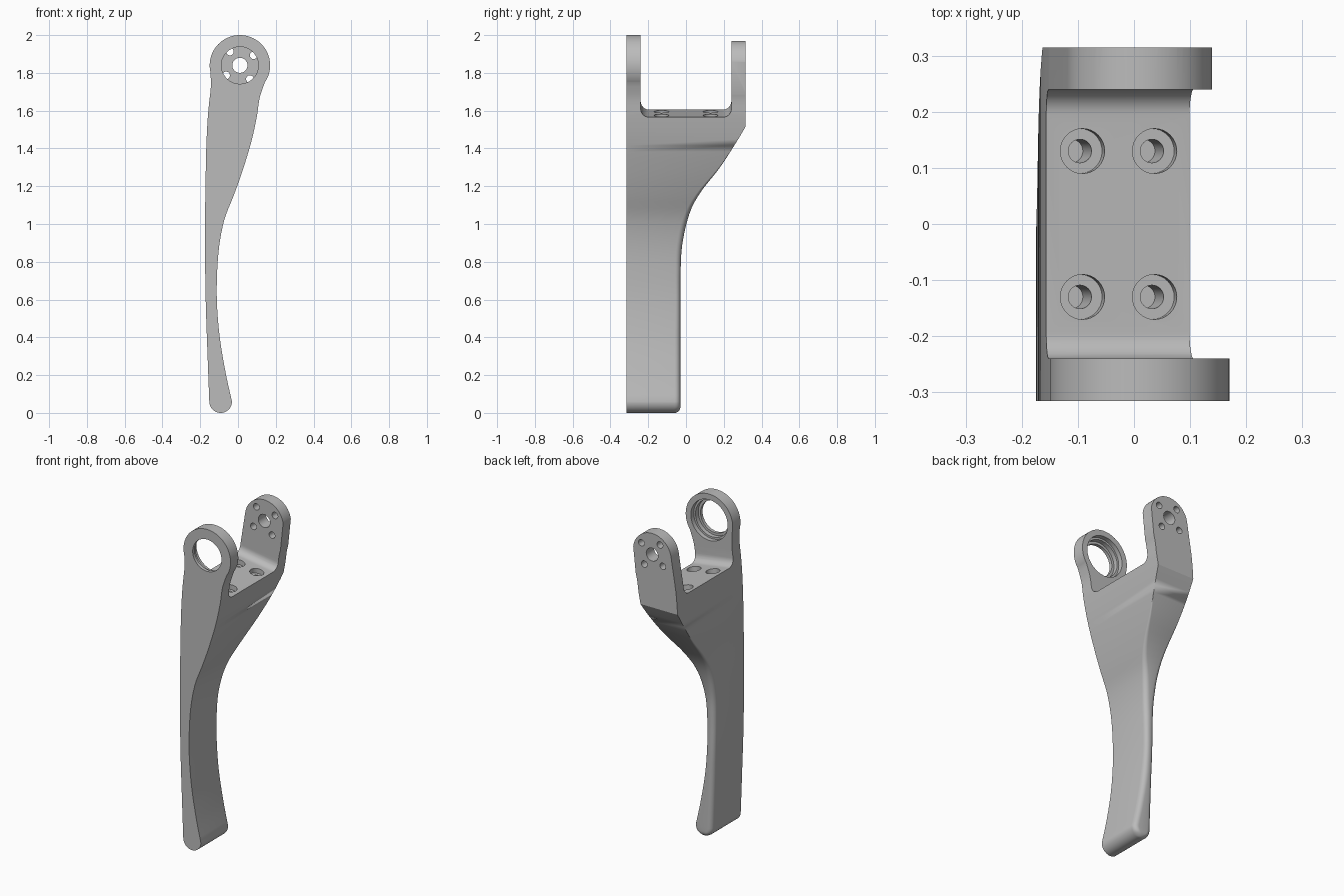
import bpy, bmesh
from math import sqrt, cos, sin, pi, atan2, radians
from mathutils import Matrix, Vector

if "Cube" in bpy.data.objects:
    bpy.data.objects.remove(bpy.data.objects["Cube"])

grey = bpy.data.materials.new("plain grey")
grey.use_nodes = True
COLOUR = (0.5, 0.5, 0.5, 1)
grey.diffuse_color = COLOUR
grey.node_tree.nodes["Principled BSDF"].inputs["Base Color"].default_value = COLOUR

FRONT, BACK = -0.315, 0.315
GAP = 0.24                     # half width of the fork opening
CX, CZ, RING = 0.01, 1.84, 0.16
TIP_X, TIP_R = -0.092, 0.06
TILT = atan2(0.04, 0.255)      # lean of the fork floor

# Outline tables: (height, position)
LEFT = [(.06, -.152), (.3, -.161), (.6, -.171), (.95, -.175), (1.2, -.172),
        (1.4, -.168), (1.55, -.161), (1.65, -.152), (1.72, -.144), (1.8, -.145)]
RIGHT = [(.06, -.032), (.2, -.063), (.38, -.094), (.55, -.11), (.7, -.112),
         (.88, -.1), (1.03, -.07), (1.15, -.023), (1.27, .02), (1.43, .069),
         (1.57, .1), (1.67, .115), (1.75, .142)]
REAR = [(0, -.03), (.6, -.03), (.73, -.029), (.89, -.02), (1.06, .02),
        (1.165, .075), (1.3, .18), (1.45, .277), (1.515, BACK)]


def smooth_value(table, z):
    """Hermite interpolation through a table."""
    if z >= table[-1][0]:
        return table[-1][1]
    n = len(table) - 1
    i = max(k for k in range(n) if table[k][0] <= z or k == 0)

    def slope(k):
        a, b = table[max(k - 1, 0)], table[min(k + 1, n)]
        return (b[1] - a[1]) / (b[0] - a[0])
    (z0, v0), (z1, v1) = table[i], table[i + 1]
    h = z1 - z0
    t = (z - z0) / h
    return ((1 + 2 * t) * (1 - t) ** 2 * v0 + t * (1 - t) ** 2 * h * slope(i)
            + t * t * (3 - 2 * t) * v1 + t * t * (t - 1) * h * slope(i + 1))


def half_chord(r, d):
    return sqrt(max(r * r - d * d, 0))


def section(z):
    """Cross-section with two rounded rear corners."""
    if z < TIP_R:
        w = half_chord(TIP_R, z - TIP_R)
        left, right = TIP_X - w, TIP_X + w
    else:
        w = half_chord(RING, z - CZ)
        left = CX - w if z > 1.8 else smooth_value(LEFT, z)
        right = CX + w if z > 1.75 else smooth_value(RIGHT, z)
    rear = smooth_value(REAR, z)
    edge = 0.03
    if z < edge:
        rear -= edge - half_chord(edge, edge - z)
    r = min(edge * min(max((1.4 - z) / 0.4, 0), 1), 0.45 * (right - left))
    pts = [(left, FRONT, z), (right, FRONT, z)]
    for side, centre in ((0, right - r), (1, left + r)):
        for k in range(7):
            a = pi / 2 * (side + k / 6)
            pts.append((centre + r * cos(a), rear - r + r * sin(a), z))
    return pts


def finish(bm, name):
    bmesh.ops.recalc_face_normals(bm, faces=bm.faces)
    mesh = bpy.data.meshes.new(name)
    bm.to_mesh(mesh)
    bm.free()
    obj = bpy.data.objects.new(name, mesh)
    bpy.context.collection.objects.link(obj)
    mesh.materials.append(grey)
    return obj


def prism(name, pts, offset):
    bm = bmesh.new()
    face = bm.faces.new([bm.verts.new(p) for p in pts])
    new = bmesh.ops.extrude_face_region(bm, geom=[face])["geom"]
    bmesh.ops.translate(bm, vec=offset, verts=[v for v in new if isinstance(v, bmesh.types.BMVert)])
    return finish(bm, name)


def drill(name, start, end, r, sides=48):
    """Cylinder cutter between two points."""
    start, end = Vector(start), Vector(end)
    axis = end - start
    bm = bmesh.new()
    turn = axis.to_track_quat('Z', 'Y').to_matrix().to_4x4()
    bmesh.ops.create_cone(bm, cap_ends=True, segments=sides, radius1=r, radius2=r,
                          depth=axis.length,
                          matrix=Matrix.Translation((start + end) / 2) @ turn)
    return finish(bm, name)


# Lever body lofted from tip to ring
heights = [TIP_R * (1 - cos(pi / 2 * k / 10)) for k in range(10)]
heights += [TIP_R + (1.515 - TIP_R) * k / 44 for k in range(45)]
heights += [1.515 + (1.75 - 1.515) * k / 10 for k in range(1, 11)]
heights += [CZ + RING * sin(a) for a in
            (radians(-32 + 122 * k / 32) for k in range(33)) if CZ + RING * sin(a) > 1.752]
bm = bmesh.new()
rows = [[bm.verts.new(p) for p in section(z)] for z in heights]
for a, b in zip(rows, rows[1:]):
    for i in range(len(a)):
        j = (i + 1) % len(a)
        bm.faces.new((a[i], a[j], b[j], b[i]))
bmesh.ops.remove_doubles(bm, verts=bm.verts, dist=1e-5)
body = finish(bm, "lever_fork")

# Fork opening with rounded floor corners, leaning with the floor
cutters = []
fillet = 0.045
profile = [(GAP, 0.7), (-GAP, 0.7)]
for side in (-1, 1):
    for k in range(9):
        a = pi / 2 * k / 8
        c, s = (cos(a), sin(a)) if side < 0 else (sin(a), cos(a))
        profile.append((side * (GAP - fillet + fillet * c), fillet - fillet * s))
opening = prism("fork_opening", [(-0.6, y, z) for y, z in profile], (1.2, 0, 0))
lean = Matrix.Translation((-0.0275, 0, 1.585)) @ Matrix.Rotation(TILT, 4, 'Y')
opening.data.transform(lean)
cutters.append(opening)

# Trim around the narrower rear lug
arc = [radians(8 + 164 * k / 32) for k in range(33)]
outline = [(0.107, 1.56)] + [(CX + .13 * cos(a), CZ + .13 * sin(a)) for a in arc] + [(-0.167, 1.56)]
outline += [(-0.5, 1.56), (-0.5, 2.3), (0.5, 2.3), (0.5, 1.56)]
cutters.append(prism("lug_trim", [(x, 0.1, z) for x, z in outline], (0, 0.5, 0)))

# Bearing seat in the front ring, stepped from inside
for r, y in ((.098, -.4), (.113, -.295), (.125, -.268)):
    cutters.append(drill("bearing_seat", (CX, y, CZ), (CX, -0.1, CZ), r, 64))

# Rear lug bore and four screw holes
cutters.append(drill("lug_bore", (CX, 0.15, CZ), (CX, 0.4, CZ), 0.04))
for k in range(4):
    a = pi / 4 + k * pi / 2 - TILT
    x, z = CX + 0.09 * cos(a), CZ + 0.09 * sin(a)
    cutters.append(drill("lug_screw_hole", (x, 0.15, z), (x, 0.4, z), 0.02, 32))

# Counterbored holes in the fork floor
for x in (-0.065, 0.065):
    for y in (-0.13, 0.13):
        for r, depth in ((.04, .03), (.021, .13)):
            cutters.append(drill("floor_hole", lean @ Vector((x, y, 0.05)),
                                 lean @ Vector((x, y, -depth)), r, 32))

# Apply the cuts
bpy.context.view_layer.objects.active = body
for cutter in cutters:
    mod = body.modifiers.new("cut", 'BOOLEAN')
    mod.operation, mod.solver, mod.object = 'DIFFERENCE', 'EXACT', cutter
    bpy.ops.object.modifier_apply(modifier=mod.name)
    bpy.data.objects.remove(cutter)

bpy.ops.object.select_all(action='DESELECT')
body.select_set(True)
bpy.ops.object.shade_smooth_by_angle(angle=radians(25))
